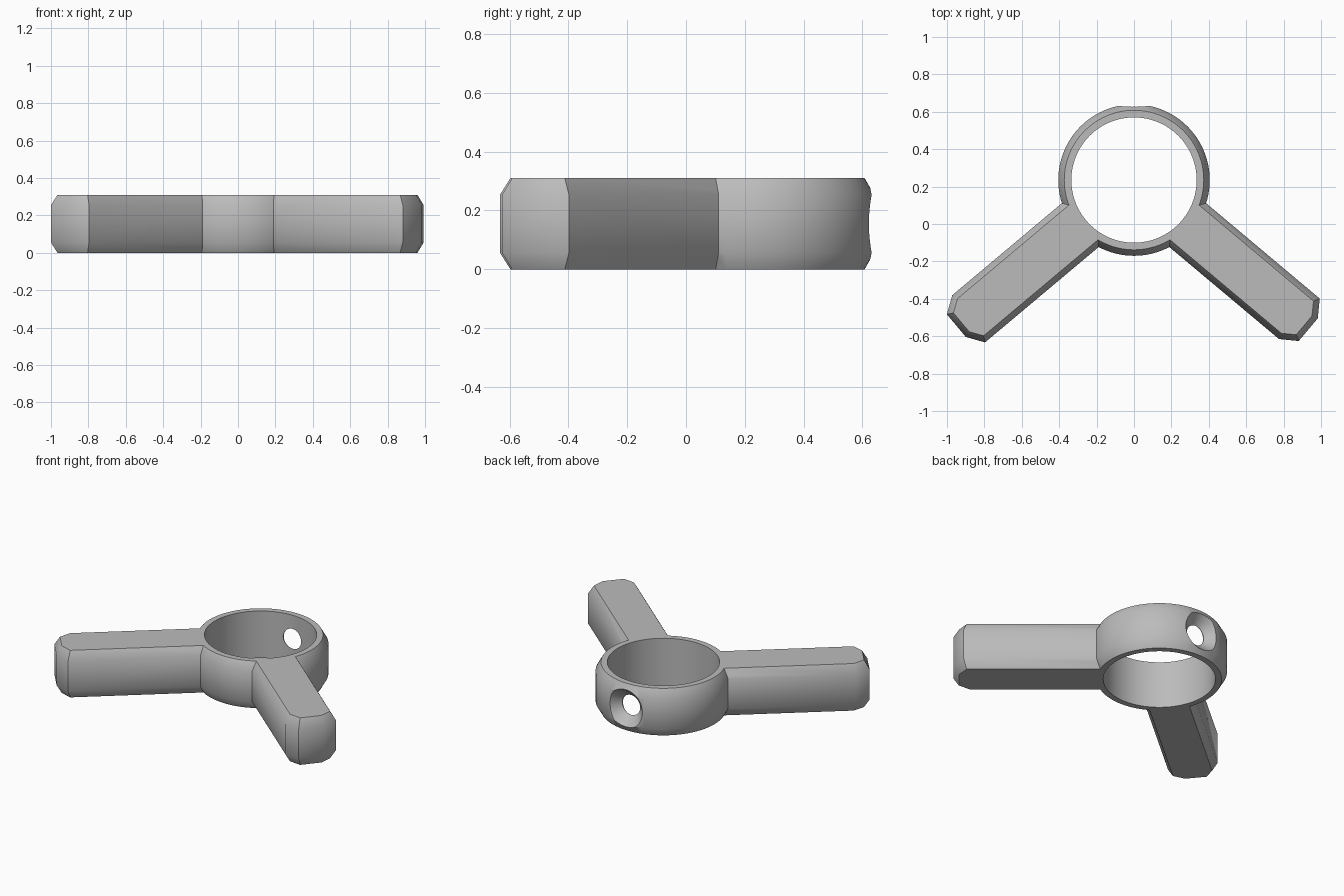
import bpy, bmesh
from math import radians, cos, sin, tau
from mathutils import Vector, Matrix

if "Cube" in bpy.data.objects:
    bpy.data.objects.remove(bpy.data.objects["Cube"], do_unlink=True)

HEIGHT = 0.31
BEVEL_IN, BEVEL_UP = 0.032, 0.056
CENTRE = Vector((0, 0.235))

grey = bpy.data.materials.new("plain grey")
grey.use_nodes = True
grey.diffuse_color = (0.5, 0.5, 0.5, 1)
grey.node_tree.nodes["Principled BSDF"].inputs["Base Color"].default_value = (0.5, 0.5, 0.5, 1)


def make_object(name, bm):
    bmesh.ops.recalc_face_normals(bm, faces=bm.faces)
    mesh = bpy.data.meshes.new(name)
    bm.to_mesh(mesh)
    bm.free()
    mesh.materials.append(grey)
    obj = bpy.data.objects.new(name, mesh)
    bpy.context.collection.objects.link(obj)
    return obj


def inset(points, amount):
    """Move every side of a counter-clockwise outline inward."""
    result = []
    for i, p in enumerate(points):
        a = (p - points[i - 1]).normalized()
        b = (points[(i + 1) % len(points)] - p).normalized()
        na, nb = Vector((a.y, -a.x)), Vector((b.y, -b.x))
        result.append(p - (na + nb) * amount / (1 + na.dot(nb)))
    return result


def bevelled_prism(name, points):
    """Upright prism whose top and bottom rims are chamfered."""
    bm = bmesh.new()
    narrow = inset(points, BEVEL_IN)
    levels = [(narrow, 0), (points, BEVEL_UP), (points, HEIGHT - BEVEL_UP), (narrow, HEIGHT)]
    rows = [[bm.verts.new((p.x, p.y, z)) for p in outline] for outline, z in levels]
    for low, high in zip(rows, rows[1:]):
        for i in range(len(points)):
            bm.faces.new((low[i - 1], low[i], high[i], high[i - 1]))
    bm.faces.new(rows[0])
    bm.faces.new(rows[-1])
    return make_object(name, bm)


def cone_cutter(name, r1, r2, depth, matrix, segments=64):
    bm = bmesh.new()
    bmesh.ops.create_cone(bm, cap_ends=True, segments=segments,
                          radius1=r1, radius2=r2, depth=depth, matrix=matrix)
    obj = make_object(name, bm)
    obj.hide_render = True
    return obj


def combine(target, other, operation):
    mod = target.modifiers.new(other.name, "BOOLEAN")
    mod.operation, mod.solver, mod.object = operation, "EXACT", other
    bpy.context.view_layer.objects.active = target
    bpy.ops.object.modifier_apply(modifier=mod.name)
    bpy.data.objects.remove(other, do_unlink=True)


# Ring body
circle = [CENTRE + Vector((cos(tau * i / 96), sin(tau * i / 96))) * 0.405 for i in range(96)]
bracket = bevelled_prism("ring_bracket", circle)

# Two arms with clipped tips, turned around the ring
arm_outline = [(0.1, -0.153), (1.14, -0.153), (1.228, -0.093),
               (1.228, 0.065), (1.168, 0.153), (0.1, 0.153)]
for name, angle in (("left_arm", -40), ("right_arm", 220)):
    turn = Matrix.Rotation(radians(angle), 2)
    arm = bevelled_prism(name, [CENTRE + turn @ Vector(p) for p in arm_outline])
    combine(bracket, arm, "UNION")

# Main bore
combine(bracket, cone_cutter("bore_cutter", 0.335, 0.335, 1, Matrix.Translation(
    (CENTRE.x, CENTRE.y, HEIGHT / 2)), 96), "DIFFERENCE")

# Countersunk screw hole through the back wall
to_back = Matrix.Rotation(radians(-90), 4, "X")
combine(bracket, cone_cutter("screw_cutter", 0.065, 0.065, 0.13, Matrix.Translation(
    (0, 0.515, HEIGHT / 2)) @ to_back), "DIFFERENCE")
combine(bracket, cone_cutter("countersink_cutter", 0.065, 0.165, 0.1, Matrix.Translation(
    (0, 0.62, HEIGHT / 2)) @ to_back), "DIFFERENCE")

# Smooth curves and soft chamfers, keep hard rims
bpy.ops.object.select_all(action="DESELECT")
bracket.select_set(True)
bpy.context.view_layer.objects.active = bracket
bpy.ops.object.shade_smooth_by_angle(angle=radians(38))
